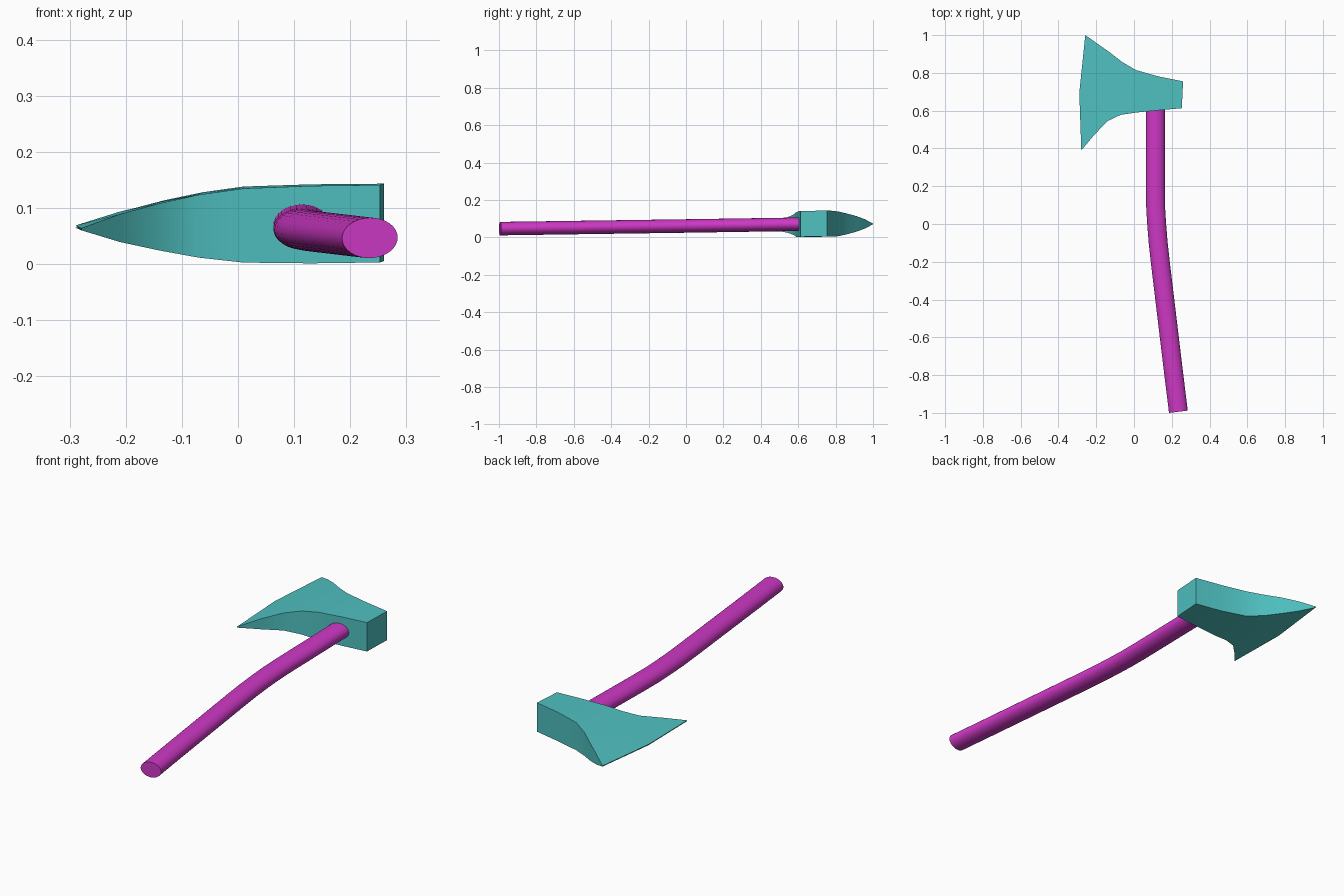
import bpy, bmesh, math
from mathutils import Vector

if "Cube" in bpy.data.objects:
    bpy.data.objects.remove(bpy.data.objects["Cube"])


def tilt(x, y):
    # the axe rests on a slightly tilted plane
    return 0.070 + 0.0156 * (y - 0.6) + 0.012 * (x - 0.1)


def loft(name, rings, color, angle):
    bm = bmesh.new()
    rows = [[bm.verts.new(p) for p in ring] for ring in rings]
    n = len(rows[0])
    for a, b in zip(rows, rows[1:]):
        for i in range(n):
            j = (i + 1) % n
            bm.faces.new((a[i], a[j], b[j], b[i]))
    bm.faces.new(rows[0])
    bm.faces.new(rows[-1])
    bmesh.ops.recalc_face_normals(bm, faces=bm.faces[:])
    mesh = bpy.data.meshes.new(name)
    bm.to_mesh(mesh)
    bm.free()
    obj = bpy.data.objects.new(name, mesh)
    bpy.context.collection.objects.link(obj)
    mat = bpy.data.materials.new(name + "_color")
    mat.diffuse_color = color
    mat.use_nodes = True
    mat.node_tree.nodes["Principled BSDF"].inputs["Base Color"].default_value = mat.diffuse_color
    mesh.materials.append(mat)
    bpy.ops.object.select_all(action='DESELECT')
    bpy.context.view_layer.objects.active = obj
    obj.select_set(True)
    bpy.ops.object.shade_smooth_by_angle(angle=math.radians(angle))
    return obj


# Axe head: stations (lower x, lower y, upper x, upper y, half thickness, edge bulge)
stations = [
    (0.253, 0.613, 0.260, 0.755, 0.069, 0),
    (0.130, 0.602, 0.130, 0.781, 0.069, 0),
    (0.010, 0.590, 0.010, 0.815, 0.066, 0),
    (-0.070, 0.578, -0.063, 0.858, 0.056, 0),
    (-0.140, 0.545, -0.130, 0.910, 0.042, 0.003),
    (-0.210, 0.472, -0.195, 0.956, 0.025, 0.010),
    (-0.279, 0.390, -0.258, 1.000, 0.002, 0.021),
]
head_rings = []
for lx, ly, ux, uy, h, bulge in stations:
    line = [(lx, ly), ((lx + ux) / 2 - bulge, (ly + uy) / 2), (ux, uy)]
    top = [(x, y, tilt(x, y) + h) for x, y in line]
    bottom = [(x, y, tilt(x, y) - h) for x, y in reversed(line)]
    head_rings.append(top + bottom)
loft("axe_head", head_rings, (0.08, 0.53, 0.53, 1), 30)

# Handle: oval section swept along a gently bent path
path = [(0.113, 0.66), (0.113, 0.40), (0.113, 0.18), (0.115, 0.08), (0.120, 0.0),
        (0.128, -0.10), (0.139, -0.20), (0.163, -0.40), (0.187, -0.60),
        (0.211, -0.80), (0.235, -0.994)]
pts = [Vector(p) for p in path]
handle_rings = []
for i, p in enumerate(pts):
    t = (pts[min(i + 1, len(pts) - 1)] - pts[max(i - 1, 0)]).normalized()
    side = Vector((-t.y, t.x))
    ring = []
    for k in range(32):
        a = math.tau * k / 32
        q = p + side * 0.050 * math.cos(a)
        ring.append((q.x, q.y, tilt(q.x, q.y) + 0.036 * math.sin(a)))
    handle_rings.append(ring)
loft("handle", handle_rings, (0.62, 0.04, 0.56, 1), 40)
